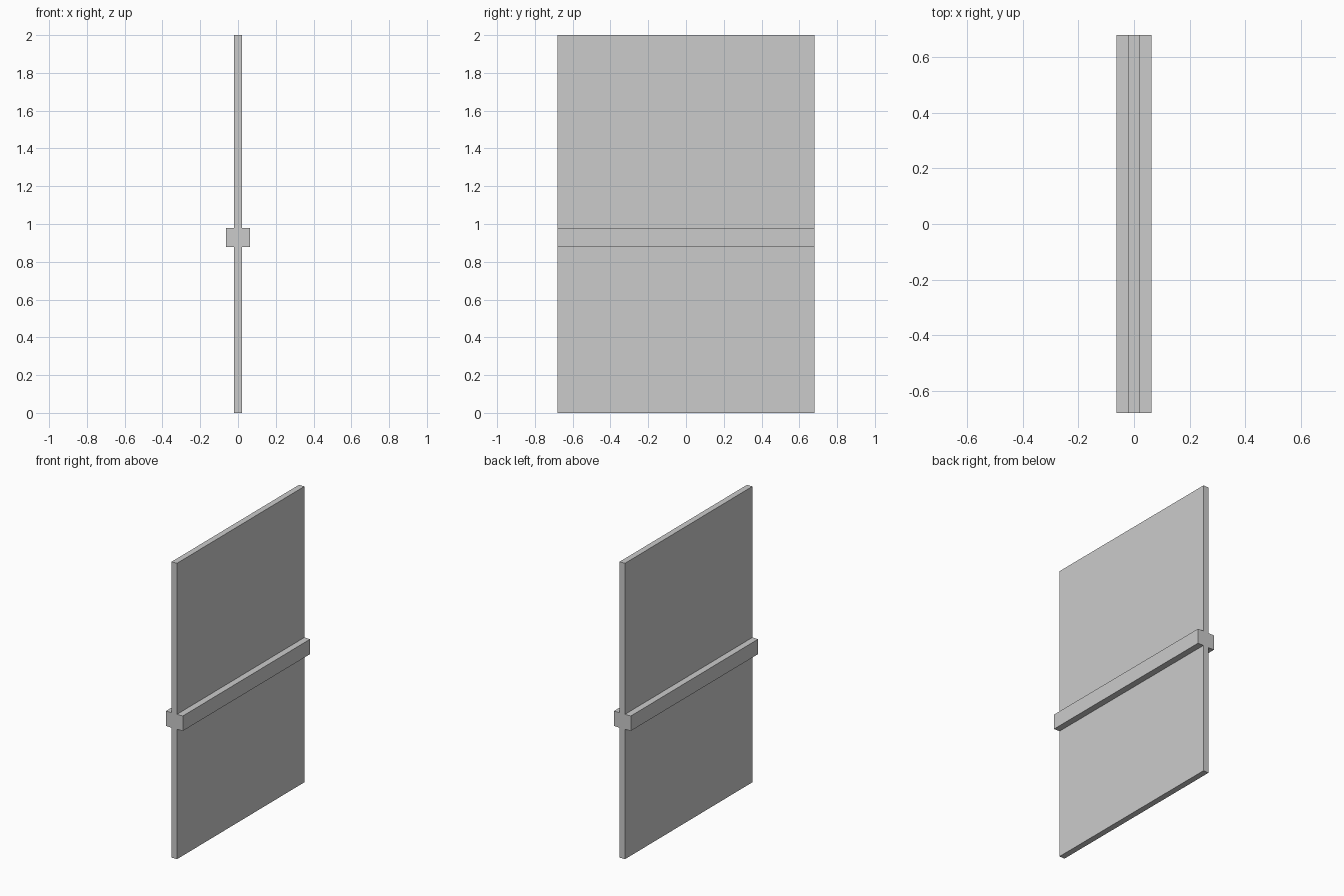
import bpy, bmesh

if "Cube" in bpy.data.objects:
    bpy.data.objects.remove(bpy.data.objects["Cube"])

HALF_DEPTH = 0.68
PANEL_X, BAR_X = 0.02, 0.063
BAR_LOW, BAR_HIGH, TOP = 0.878, 0.979, 2.0

# Right half of the cross-shaped section, bottom to top, then mirrored
half = [(PANEL_X, 0), (PANEL_X, BAR_LOW), (BAR_X, BAR_LOW),
        (BAR_X, BAR_HIGH), (PANEL_X, BAR_HIGH), (PANEL_X, TOP)]
profile = half + [(-x, z) for x, z in reversed(half)]

# Panel and push bar as one solid, extruded along y
bm = bmesh.new()
face = bm.faces.new([bm.verts.new((x, -HALF_DEPTH, z)) for x, z in profile])
extruded = bmesh.ops.extrude_face_region(bm, geom=[face], use_keep_orig=True)
verts = [g for g in extruded["geom"] if isinstance(g, bmesh.types.BMVert)]
bmesh.ops.translate(bm, verts=verts, vec=(0, 2 * HALF_DEPTH, 0))
bmesh.ops.recalc_face_normals(bm, faces=bm.faces)

mesh = bpy.data.meshes.new("door_panel_with_bar")
bm.to_mesh(mesh)
bm.free()
bpy.context.collection.objects.link(bpy.data.objects.new("door_panel_with_bar", mesh))
